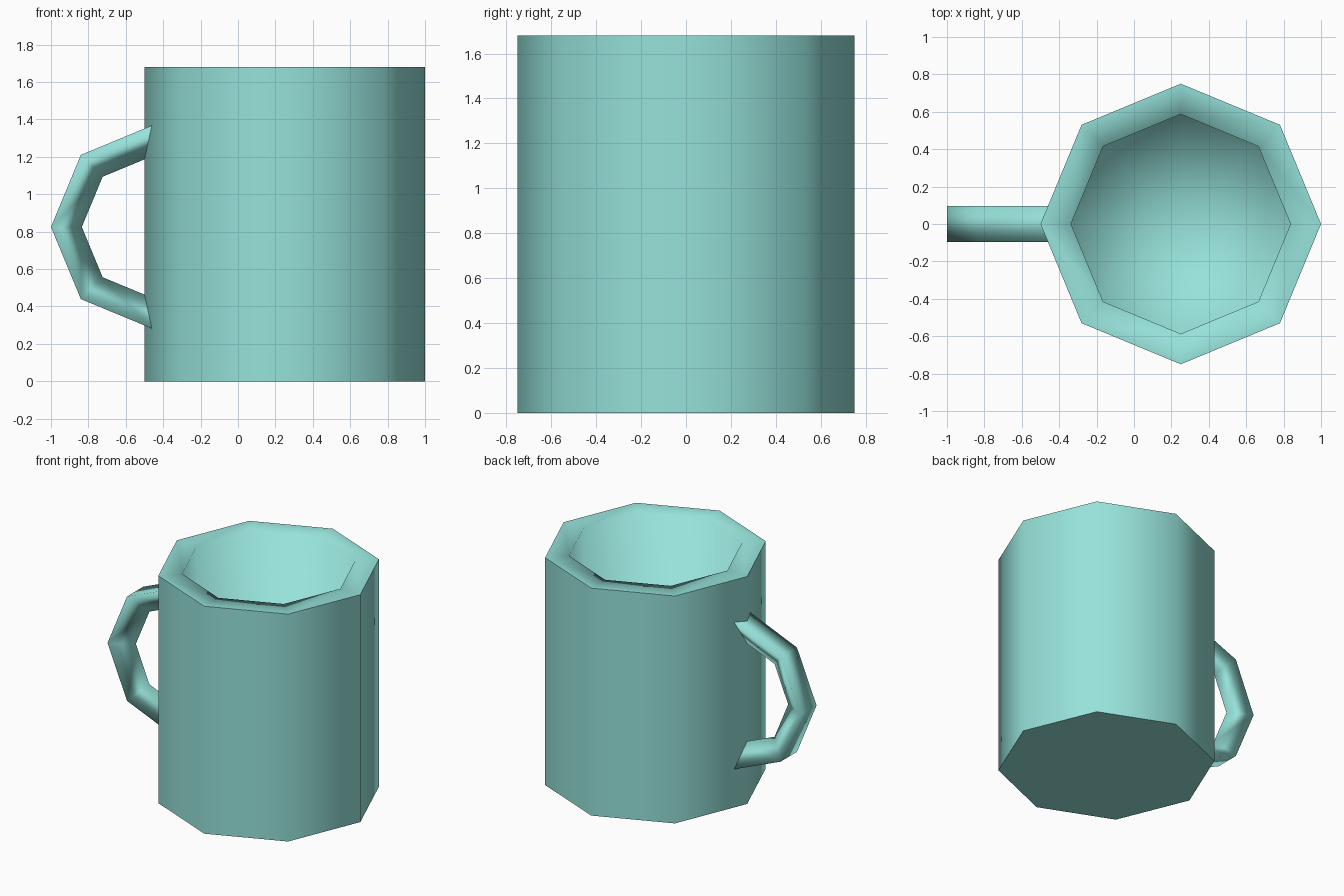
import bpy, bmesh
from math import sin, cos, pi

cube = bpy.data.objects.get("Cube")
if cube:
    bpy.data.objects.remove(cube)

# Single glaze colour
glaze = bpy.data.materials.new("pale_turquoise_glaze")
glaze.use_nodes = True
colour = (0.305, 0.76, 0.70, 1)
glaze.diffuse_color = colour
glaze.node_tree.nodes["Principled BSDF"].inputs["Base Color"].default_value = colour

SIDES = 8
HEIGHT = 1.68
BODY_X = 0.25
OUTER, INNER = 0.75, 0.587
FLOOR = 0.16


def finish(name, bm):
    """Smooth-shade the mesh and turn it into a named object."""
    bmesh.ops.recalc_face_normals(bm, faces=bm.faces)
    for face in bm.faces:
        face.smooth = True
    mesh = bpy.data.meshes.new(name)
    bm.to_mesh(mesh)
    bm.free()
    mesh.materials.append(glaze)
    obj = bpy.data.objects.new(name, mesh)
    bpy.context.collection.objects.link(obj)
    return obj


def bridge(bm, a, b):
    """Quads between two closed rings of equal length."""
    n = len(a)
    for i in range(n):
        j = (i + 1) % n
        bm.faces.new((a[i], a[j], b[j], b[i]))


# Mug body: octagonal outer wall, flat rim and hollow inside
bm = bmesh.new()
rings = []
for radius, z in ((OUTER, 0), (OUTER, HEIGHT), (INNER, HEIGHT), (INNER, FLOOR)):
    rings.append([bm.verts.new((BODY_X + radius * cos(2 * pi * i / SIDES),
                                radius * sin(2 * pi * i / SIDES), z))
                  for i in range(SIDES)])
for lower, upper in zip(rings, rings[1:]):
    bridge(bm, lower, upper)
bm.faces.new(rings[0])
centre = bm.verts.new((BODY_X, 0, FLOOR))
for i in range(SIDES):
    bm.faces.new((rings[-1][i], rings[-1][(i + 1) % SIDES], centre))
# Crisp outer rim and base
for ring in rings[:2]:
    for i in range(SIDES):
        bm.edges.get((ring[i], ring[(i + 1) % SIDES])).smooth = False
finish("mug_body", bm)

# Handle: half ring with a triangular section, flat side outward
HANDLE_X, HANDLE_Z = -0.455, 0.825
MAJOR, MINOR = 0.49, 0.11
bm = bmesh.new()
sections = []
for step in range(5):
    turn = pi / 2 + step * pi / 4
    section = []
    for k in range(3):
        angle = pi / 3 + k * 2 * pi / 3
        r = MAJOR + MINOR * cos(angle)
        section.append(bm.verts.new((HANDLE_X + r * cos(turn),
                                     MINOR * sin(angle),
                                     HANDLE_Z + r * sin(turn))))
    sections.append(section)
for a, b in zip(sections, sections[1:]):
    bridge(bm, a, b)
# Close the ends, which sit inside the wall
for end in (sections[0], sections[-1]):
    bm.faces.new(end)
    for i in range(3):
        bm.edges.get((end[i], end[(i + 1) % 3])).smooth = False
finish("handle", bm)
